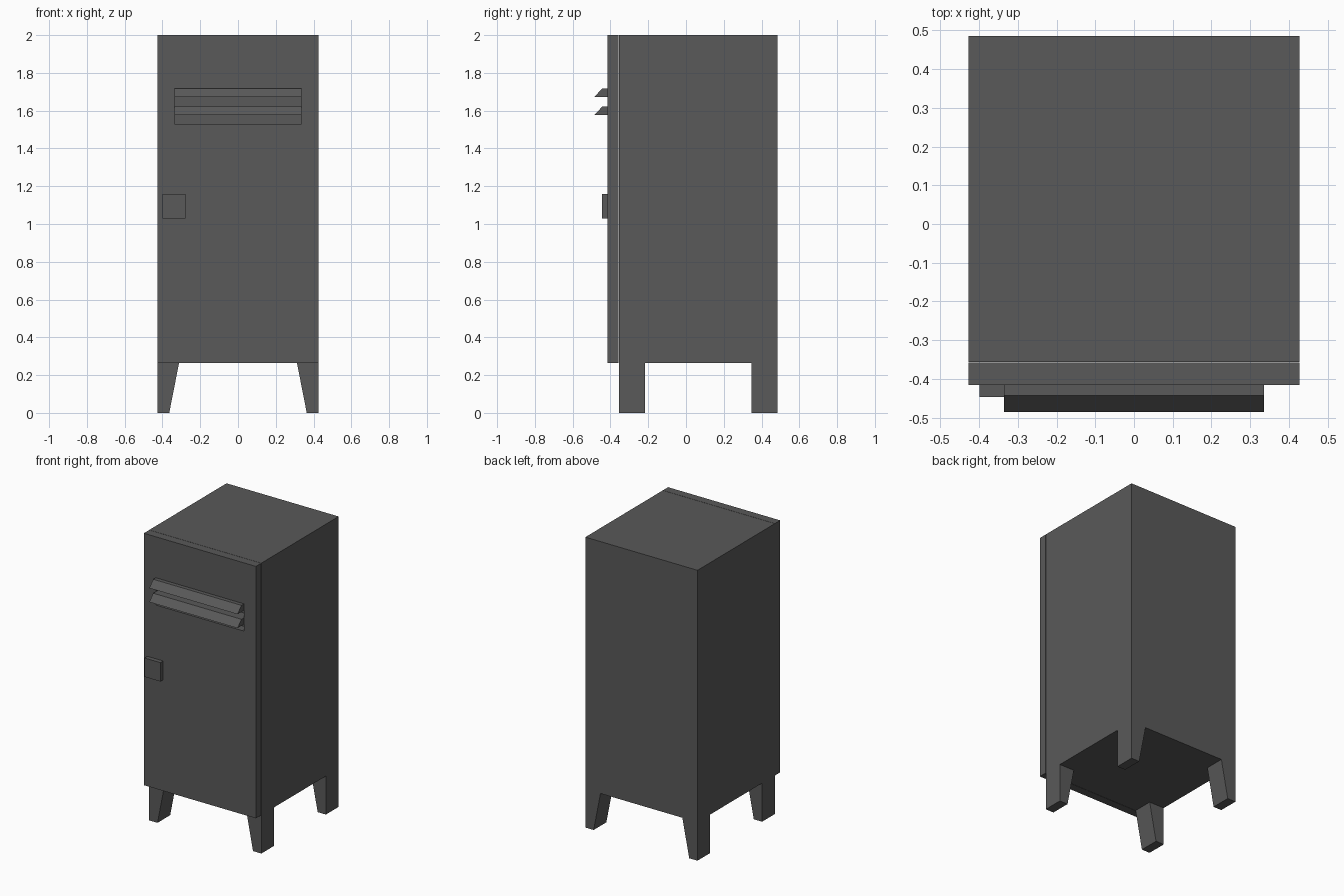
import bpy
import bmesh

default = bpy.data.objects.get("Cube")
if default:
    bpy.data.objects.remove(default, do_unlink=True)

grey = bpy.data.materials.new("dark grey metal")
grey.use_nodes = True
colour = (0.1, 0.1, 0.1, 1)
grey.diffuse_color = colour
grey.node_tree.nodes["Principled BSDF"].inputs["Base Color"].default_value = colour

W, FRONT, SEAM, BACK = 0.427, -0.415, -0.356, 0.485
BASE, TOP = 0.265, 2.0


def prism(name, profile, axis, start, end):
    """Extrude a flat outline along x or y."""
    bm = bmesh.new()
    place = (lambda a, b, d: (d, a, b)) if axis == "x" else (lambda a, b, d: (a, d, b))
    rings = [[bm.verts.new(place(a, b, d)) for a, b in profile] for d in (start, end)]
    bm.faces.new(rings[0])
    bm.faces.new(rings[1])
    n = len(profile)
    for i in range(n):
        j = (i + 1) % n
        bm.faces.new((rings[0][i], rings[0][j], rings[1][j], rings[1][i]))
    bmesh.ops.recalc_face_normals(bm, faces=bm.faces)
    mesh = bpy.data.meshes.new(name)
    bm.to_mesh(mesh)
    bm.free()
    mesh.materials.append(grey)
    obj = bpy.data.objects.new(name, mesh)
    bpy.context.collection.objects.link(obj)
    return obj


def box(name, x0, x1, y0, y1, z0, z1):
    return prism(name, [(x0, z0), (x1, z0), (x1, z1), (x0, z1)], "y", y0, y1)


# Cabinet and door, separated by a hairline seam
box("cabinet_body", -W, W, SEAM, BACK, BASE, TOP)
door = box("door", -W, W, FRONT, SEAM - 0.002, BASE, TOP)

# Vent opening through the door
VENT, VENT_LOW, VENT_HIGH = 0.336, 1.53, 1.718
cutter = box("vent_cutter", -VENT, VENT, FRONT - 0.1, SEAM - 0.001, VENT_LOW, VENT_HIGH)
cut = door.modifiers.new("vent_opening", "BOOLEAN")
cut.object = cutter
cut.operation = "DIFFERENCE"
cut.solver = "EXACT"
cutter.hide_render = True
cutter.hide_viewport = True
cutter.display_type = "WIRE"

# Sloping vent slats
for name, low in (("upper_slat", 1.673), ("lower_slat", 1.577)):
    high = low + 0.045
    prism(name, [(-0.485, low), (SEAM - 0.002, low), (SEAM - 0.002, high), (-0.443, high)],
          "x", -VENT, VENT)

# Latch plate
box("latch", -0.399, -0.279, -0.446, FRONT, 1.03, 1.16)

# Tapered legs, flush with the cabinet corners
for side, s in (("left", 1), ("right", -1)):
    for end, y in (("front", SEAM), ("back", BACK - 0.138)):
        prism(f"{end}_{side}_leg",
              [(s * W, BASE), (s * (W - 0.115), BASE), (s * (W - 0.063), 0), (s * W, 0)],
              "y", y, y + 0.138)
